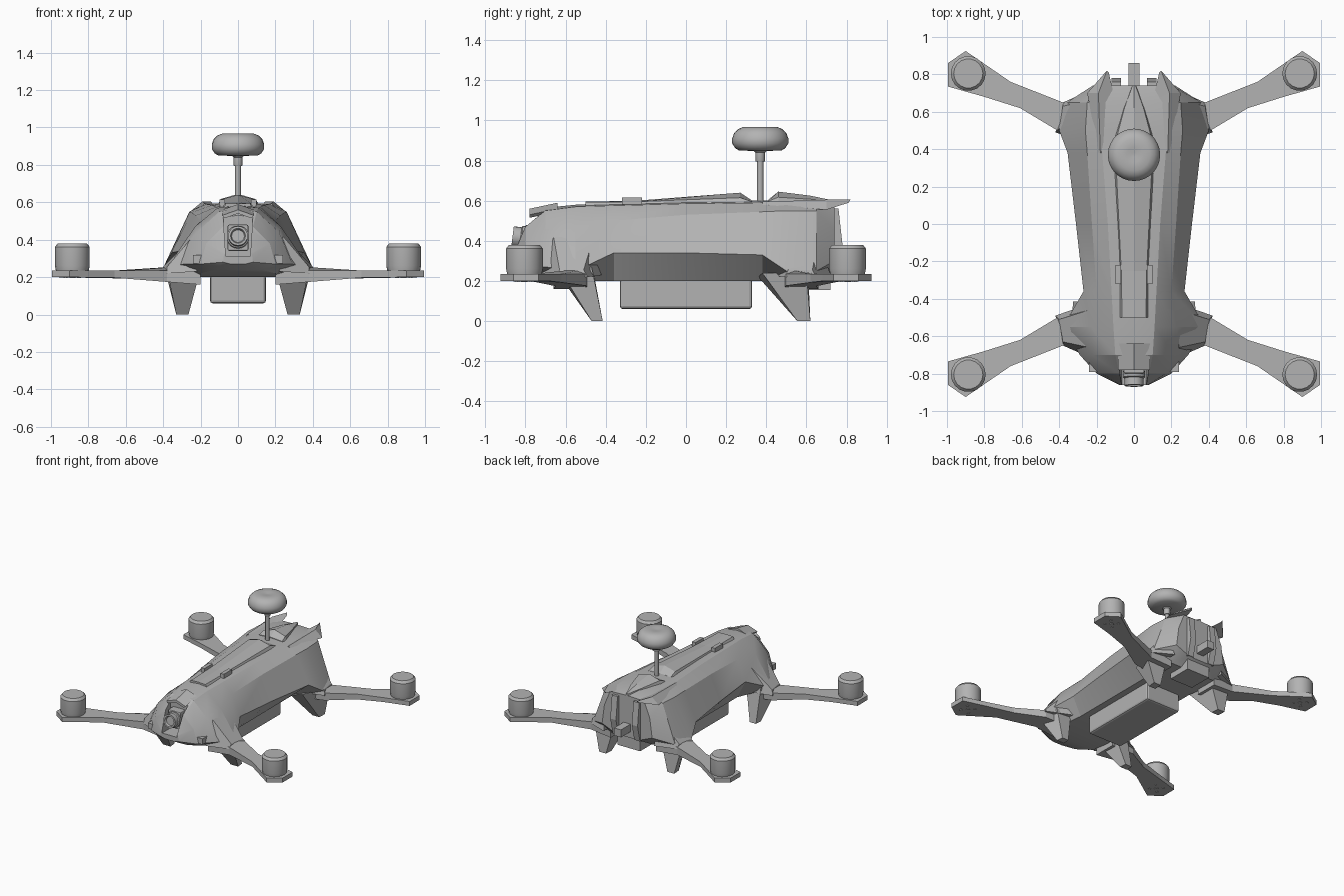
import bpy, bmesh, math
from mathutils import Matrix

if "Cube" in bpy.data.objects:
    bpy.data.objects.remove(bpy.data.objects["Cube"])

grey = bpy.data.materials.new("mid grey")
grey.diffuse_color = (0.45, 0.45, 0.45, 1)
grey.use_nodes = True
grey.node_tree.nodes["Principled BSDF"].inputs["Base Color"].default_value = grey.diffuse_color


def finish(name, bm, mirror=(False, False), smooth=None):
    """Turn a bmesh into a named object, optionally mirrored in x and y."""
    bmesh.ops.recalc_face_normals(bm, faces=bm.faces)
    me = bpy.data.meshes.new(name)
    bm.to_mesh(me)
    bm.free()
    me.materials.append(grey)
    ob = bpy.data.objects.new(name, me)
    bpy.context.collection.objects.link(ob)
    if any(mirror):
        mod = ob.modifiers.new("mirror", 'MIRROR')
        mod.use_axis = (mirror[0], mirror[1], False)
    if smooth:
        bpy.ops.object.select_all(action='DESELECT')
        ob.select_set(True)
        bpy.context.view_layer.objects.active = ob
        bpy.ops.object.shade_smooth_by_angle(angle=math.radians(smooth))
    return ob


def loft(name, rings, mirror=(False, False), smooth=None):
    """Skin a row of equal-length closed rings and cap both ends."""
    bm = bmesh.new()
    vs = [[bm.verts.new(p) for p in r] for r in rings]
    n = len(vs[0])
    for a, b in zip(vs, vs[1:]):
        for i in range(n):
            bm.faces.new((a[i], a[(i + 1) % n], b[(i + 1) % n], b[i]))
    bm.faces.new(vs[0])
    bm.faces.new(vs[-1])
    return finish(name, bm, mirror, smooth)


def lathe(name, profile, at=(0, 0, 0), segs=20, tilt=0, mirror=(False, False), smooth=35):
    """Spin (radius, height) points round z, tilt about x, then place."""
    m = Matrix.Translation(at) @ Matrix.Rotation(math.radians(tilt), 4, 'X')
    bm = bmesh.new()
    vs = [[bm.verts.new((r * math.cos(2 * math.pi * i / segs), r * math.sin(2 * math.pi * i / segs), z))
           for i in range(segs)] for r, z in profile]
    for a, b in zip(vs, vs[1:]):
        for i in range(segs):
            bm.faces.new((a[i], a[(i + 1) % segs], b[(i + 1) % segs], b[i]))
    bm.faces.new(vs[0])
    bm.faces.new(vs[-1])
    bm.transform(m)
    return finish(name, bm, mirror, smooth)


def box(name, x, y, z, bevel=0, mirror=(False, False)):
    bm = bmesh.new()
    bmesh.ops.create_cube(bm, size=1)
    for v in bm.verts:
        v.co = [(r[0] + r[1]) / 2 + c * (r[1] - r[0]) for c, r in zip(v.co, (x, y, z))]
    ob = finish(name, bm, mirror)
    if bevel:
        mod = ob.modifiers.new("bevel", 'BEVEL')
        mod.width, mod.segments = bevel, 2
    return ob


# Body shell: y, bottom z, bottom x, waist x z, shoulder x z, roof edge x z, roof centre z
stations = [
    (-.86, .27, .04, .08, .28, .075, .32, .05, .345, .35),
    (-.80, .24, .12, .20, .27, .17, .38, .08, .47, .48),
    (-.70, .22, .20, .29, .27, .22, .44, .10, .55, .565),
    (-.55, .20, .22, .38, .25, .23, .47, .11, .57, .58),
    (-.36, .20, .20, .27, .34, .20, .50, .12, .575, .59),
    (0.00, .20, .20, .31, .34, .225, .53, .14, .585, .60),
    (0.38, .20, .20, .355, .33, .25, .545, .17, .59, .60),
    (0.50, .20, .22, .40, .25, .26, .55, .18, .59, .60),
    (0.65, .20, .20, .36, .25, .25, .55, .18, .59, .60),
    (0.74, .25, .10, .22, .30, .20, .45, .15, .575, .58),
]
rings = []
for y, zb, xb, xm, zm, xs, zs, xt, zt, zc in stations:
    half = [(xb, zb), (xm, zm), (xs, zs), (xt, zt)]
    rings.append([(x, y, z) for x, z in half] + [(0, y, zc)] +
                 [(-x, y, z) for x, z in reversed(half)])
shell = loft("body_shell", rings, smooth=22)

# Hexagonal camera opening cut in the nose
hexagon = [(-.065, .31), (.065, .31), (.08, .53), (.04, .56), (-.04, .56), (-.08, .53)]
cutter = loft("camera_opening_cutter", [[(x, y, z) for x, z in hexagon] for y in (-1, -.74)])
cutter.hide_render = True
cutter.hide_viewport = True
cut = shell.modifiers.new("camera opening", 'BOOLEAN')
cut.object, cut.operation, cut.solver = cutter, 'DIFFERENCE', 'EXACT'

# Hood over the camera
loft("camera_hood", [[(-.085, y, z - .03), (0, y, z), (.085, y, z - .03),
                      (.07, y, z - .045), (0, y, z - .02), (-.07, y, z - .045)]
                     for y, z in ((-.78, .56), (-.64, .59))])

# Camera
box("camera_body", (-.055, .055), (-.80, -.70), (.34, .48), .008)
lathe("camera_lens", [(.05, 0), (.06, .015), (.06, .045), (.052, .05), (.052, .09), (.04, .09), (.034, .075)],
      (0, -.775, .41), 20, 83)

# Raised roof ridge, front and rear of the aerial
def ridge(name, rows):
    loft(name, [[(x, y, .575), (x * .85, y, (z + .59) / 2), (0, y, z),
                 (-x * .85, y, (z + .59) / 2), (-x, y, .575)] for y, x, z in rows])

ridge("front_roof_ridge", [(-.50, .075, .595), (-.25, .08, .60), (.27, .11, .64), (.33, .115, .60)])
ridge("rear_roof_ridge", [(.41, .12, .605), (.46, .11, .645), (.62, .06, .625), (.74, .01, .60)])
box("roof_clip", (.07, .10), (-.32, -.22), (.58, .615), 0, (True, False))

# Tail winglets
loft("tail_winglet", [[(.16, .38, .575), (.19, .38, .58), (.18, .38, .595)],
                      [(.10, .66, .575), (.25, .70, .555), (.19, .70, .605)],
                      [(.135, .81, .59), (.15, .81, .59), (.145, .82, .605)]], (True, False))
# Tail struts and rear connector
loft("tail_strut", [[(.07, y, z), (.12, y, z), (.12, y - .05, z), (.07, y - .05, z)]
                    for y, z in ((.75, .25), (.78, .38), (.76, .56))], (True, False))
box("rear_connector", (-.03, .03), (.70, .86), (.30, .36))
box("rear_transmitter", (-.10, .10), (.53, .72), (.155, .26))

# Arms: outline in plan, with a deeper root
outline = [(.20, .66), (.38, .65), (.66, .76), (.90, .925), (.995, .86), (.995, .735),
           (.80, .68), (.61, .62), (.41, .50), (.20, .48)]
depth = lambda x: .20 - .04 * max(0, (.7 - x) / .5)
loft("arm", [[(x, y, depth(x)) for x, y in outline],
             [(x, y, .235 + (.03 if x < .3 else 0)) for x, y in outline]], (True, True))

# Fairings where the arms meet the shell
loft("arm_fairing", [[(.22, .72, .23), (.22, .42, .23), (.24, .46, .42), (.24, .66, .42)],
                     [(.38, .65, .22), (.42, .49, .22), (.40, .51, .255), (.38, .63, .255)]], (True, True))

# Motors with screw heads beneath
lathe("motor", [(.07, .232), (.088, .236), (.093, .262), (.093, .362), (.078, .38), (.07, .38)],
      (.886, .805, 0), 18, 0, (True, True))
lathe("motor_shaft_end", [(.016, .194), (.016, .205)], (.886, .805, 0), 8, 0, (True, True))
for i in range(4):
    a = math.pi / 4 + i * math.pi / 2
    lathe("motor_screw", [(.011, .195), (.011, .205)],
          (.886 + .05 * math.cos(a), .805 + .05 * math.sin(a), 0), 6, 0, (True, True))

# Landing legs, both pairs raked backwards
loft("front_leg", [[(.265, -.47, 0), (.33, -.47, 0), (.325, -.415, 0), (.27, -.415, 0)],
                   [(.20, -.64, .24), (.38, -.62, .24), (.33, -.47, .27), (.21, -.46, .24)]], (True, False))
loft("rear_leg", [[(.265, .555, 0), (.325, .555, 0), (.33, .62, 0), (.27, .62, 0)],
                  [(.21, .36, .22), (.30, .38, .24), (.39, .60, .24), (.21, .61, .22)]], (True, False))

# Battery slung under the body
box("battery", (-.15, .15), (-.33, .33), (.06, .21), .015)
# Front lamps
box("front_lamp", (.15, .24), (-.79, -.70), (.272, .318), 0, (True, False))

# Aerial mast, collar and mushroom cap
lathe("aerial_mast", [(.016, .56), (.016, .86)], (0, .37, 0), 12)
lathe("aerial_collar", [(.022, .795), (.024, .80), (.024, .84), (.04, .855)], (0, .37, 0), 12)
lathe("aerial_cap", [(.02, .848), (.105, .85), (.125, .862), (.14, .885), (.14, .91), (.13, .938),
                     (.11, .957), (.085, .967), (.04, .967), (.012, .962)], (0, .37, 0), 28)
